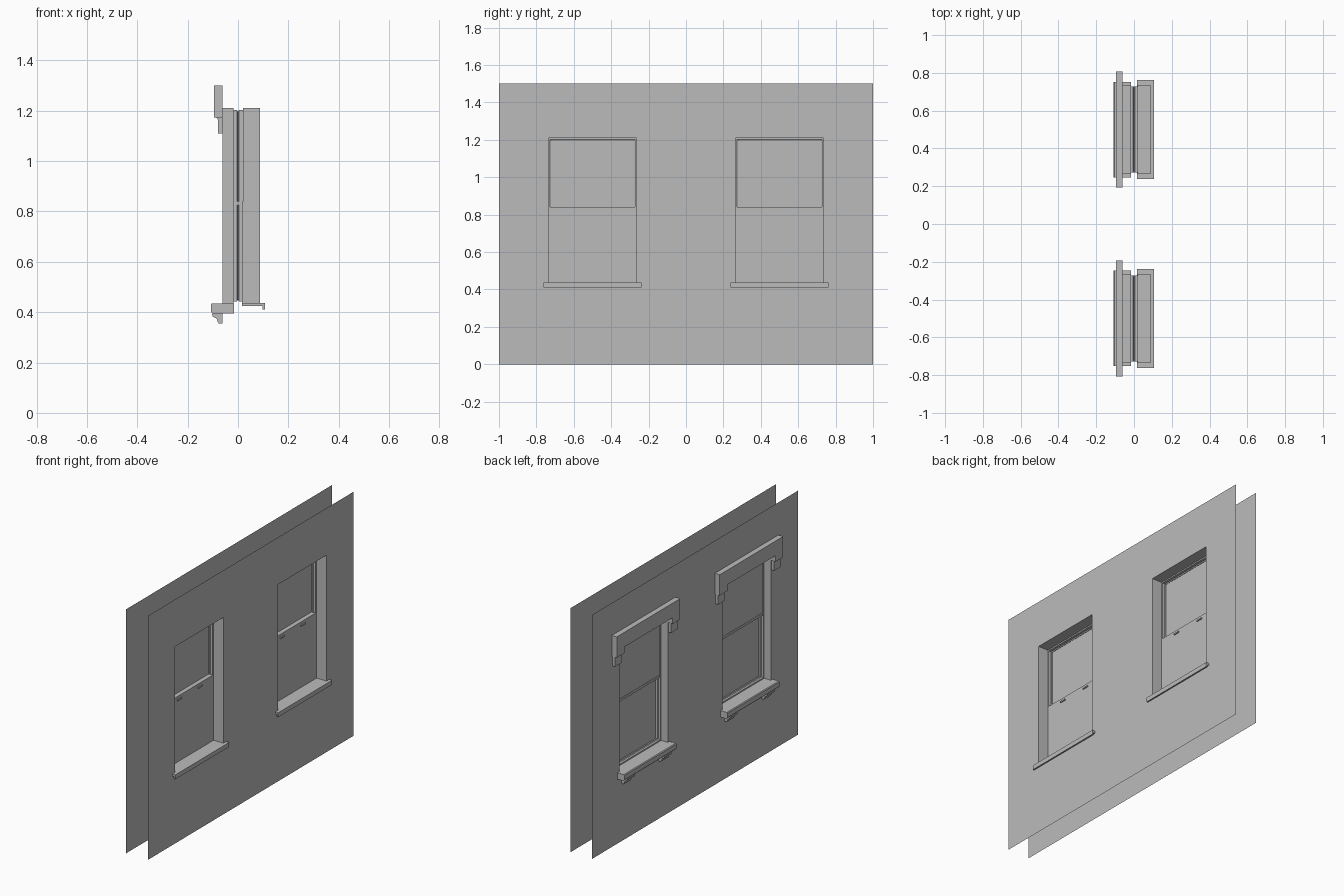
import bpy

cube = bpy.data.objects.get("Cube")
if cube:
    bpy.data.objects.remove(cube, do_unlink=True)

# One plain material
GREY = (0.5, 0.5, 0.5, 1)
plaster = bpy.data.materials.new("plain grey")
plaster.use_nodes = True
plaster.diffuse_color = GREY
bsdf = next(n for n in plaster.node_tree.nodes if n.type == "BSDF_PRINCIPLED")
bsdf.inputs["Base Color"].default_value = GREY
bsdf.inputs["Roughness"].default_value = 0.8

# Opening size
HALF, BOTTOM, TOP = 0.235, 0.435, 1.21
OUTER, INNER = -0.062, 0.087
CENTRES = {"rear": 0.5, "front": -0.5}


def make(name, verts, faces):
    mesh = bpy.data.meshes.new(name)
    mesh.from_pydata(verts, [], faces)
    mesh.materials.append(plaster)
    obj = bpy.data.objects.new(name, mesh)
    bpy.context.collection.objects.link(obj)
    return obj


def prism(name, profile, y0, y1):
    """Extrude a closed x-z profile along y."""
    n = len(profile)
    verts = [(x, y, z) for y in (y0, y1) for x, z in profile]
    faces = [(i, (i + 1) % n, (i + 1) % n + n, i + n) for i in range(n)]
    faces += [tuple(reversed(range(n))), tuple(range(n, 2 * n))]
    return make(name, verts, faces)


def box(name, x0, x1, y0, y1, z0, z1):
    return prism(name, [(x0, z0), (x1, z0), (x1, z1), (x0, z1)], y0, y1)


def slab(name, x0, x1, outline):
    """Extrude a y-z outline along x."""
    n = len(outline)
    verts = [(x, y, z) for x in (x0, x1) for y, z in outline]
    faces = [(i, (i + 1) % n, (i + 1) % n + n, i + n) for i in range(n)]
    faces += [tuple(reversed(range(n))), tuple(range(n, 2 * n))]
    return make(name, verts, faces)


def wall(name, x, flip):
    """Flat sheet with the window openings left out."""
    ys = [-1, -0.5 - HALF, -0.5 + HALF, 0.5 - HALF, 0.5 + HALF, 1]
    zs = [0, BOTTOM, TOP, 1.5]
    verts = [(x, y, z) for z in zs for y in ys]
    faces = []
    for r in range(3):
        for c in range(5):
            if r == 1 and c in (1, 3):
                continue
            a = r * 6 + c
            f = (a, a + 1, a + 7, a + 6)
            faces.append(f[::-1] if flip else f)
    make(name, verts, faces)


def lining(name, yc, sections):
    """Rectangular tube through the wall; each section is x and inset."""
    verts, faces = [], []
    for x, d in sections:
        h, lo, hi = HALF - d, BOTTOM + d, TOP - d
        verts += [(x, yc - h, lo), (x, yc + h, lo), (x, yc + h, hi), (x, yc - h, hi)]
    for s in range(len(sections) - 1):
        for i in range(4):
            a, b = s * 4 + i, s * 4 + (i + 1) % 4
            faces.append((a, b, b + 4, a + 4))
    make(name, verts, faces)


wall("outer_wall", OUTER, True)
wall("inner_wall", INNER, False)

for tag, yc in CENTRES.items():
    # Reveals and stepped jambs
    lining(f"{tag}_window_lining", yc,
           [(OUTER, 0), (-0.017, 0), (-0.017, 0.008), (-0.004, 0.008), (0, 0.014),
            (0.004, 0.008), (0.019, 0.008), (0.019, 0), (INNER, 0)])

    # Upper and lower sashes with the meeting rail
    jamb = HALF - 0.008
    box(f"{tag}_upper_sash", -0.012, -0.008, yc - jamb, yc + jamb, 0.84, TOP - 0.008)
    box(f"{tag}_lower_sash", 0.015, 0.0195, yc - HALF, yc + HALF, BOTTOM, 0.84)
    box(f"{tag}_meeting_rail", -0.014, 0.0195, yc - jamb, yc + jamb, 0.825, 0.84)
    for side in (-1, 1):
        y = yc + side * 0.1
        box(f"{tag}_sash_lift", 0.019, 0.026, y - 0.02, y + 0.02, 0.815, 0.823)

    # Outer sill with a softened nose, on two brackets
    prism(f"{tag}_outer_sill",
          [(-0.016, 0.395), (-0.016, BOTTOM), (-0.104, BOTTOM), (-0.108, 0.43),
           (-0.108, 0.403), (-0.1, 0.395)], yc - 0.253, yc + 0.253)
    for side in (-1, 1):
        y = yc + side * 0.18
        prism(f"{tag}_sill_bracket",
              [(OUTER, 0.355), (OUTER, 0.395), (-0.104, 0.395), (-0.1, 0.382),
               (-0.085, 0.375), (-0.08, 0.36), (-0.076, 0.355)], y - 0.035, y + 0.035)

    # Inner sill with a drop lip
    prism(f"{tag}_inner_sill",
          [(0.016, 0.424), (0.016, 0.437), (0.107, 0.437), (0.107, 0.41),
           (0.098, 0.41), (0.098, 0.424)], yc - 0.262, yc + 0.262)

    # Header with dropped ends and lower ears
    w = 0.308
    slab(f"{tag}_header", -0.095, OUTER,
         [(yc - w, 1.172), (yc - HALF, 1.172), (yc - HALF, TOP), (yc + HALF, TOP),
          (yc + HALF, 1.172), (yc + w, 1.172), (yc + w, 1.3), (yc - w, 1.3)])
    for side in (-1, 1):
        y0, y1 = sorted((yc + side * 0.242, yc + side * 0.302))
        prism(f"{tag}_header_ear",
              [(OUTER, 1.11), (OUTER, 1.172), (-0.086, 1.172), (-0.08, 1.165),
               (-0.08, 1.11)], y0, y1)
